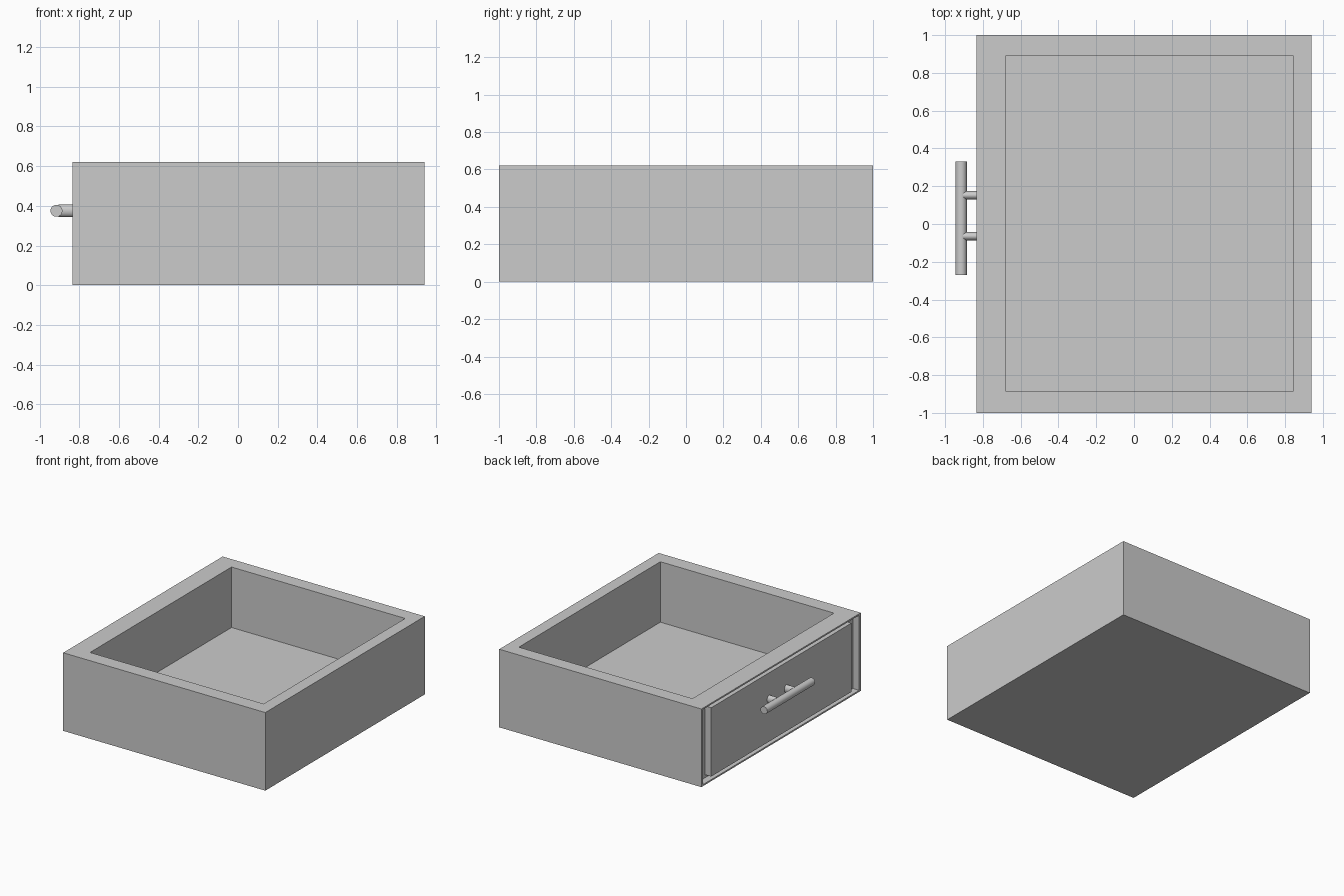
import bpy
from math import pi

if "Cube" in bpy.data.objects:
    bpy.data.objects.remove(bpy.data.objects["Cube"])


def box(name, lo, hi):
    size = [b - a for a, b in zip(lo, hi)]
    bpy.ops.mesh.primitive_cube_add(size=1, location=[(a + b) / 2 for a, b in zip(lo, hi)])
    ob = bpy.context.object
    ob.name = name
    ob.scale = size
    bpy.ops.object.transform_apply(location=False, rotation=False, scale=True)
    return ob


def cut(target, cutter):
    mod = target.modifiers.new("cut", 'BOOLEAN')
    mod.operation = 'DIFFERENCE'
    mod.solver = 'EXACT'
    mod.object = cutter
    bpy.context.view_layer.objects.active = target
    bpy.ops.object.modifier_apply(modifier=mod.name)
    bpy.data.objects.remove(cutter)


def rod(name, radius, length, loc, rot, scale=(1, 1, 1)):
    bpy.ops.mesh.primitive_cylinder_add(vertices=32, radius=radius, depth=length,
                                        location=loc, rotation=rot)
    ob = bpy.context.object
    ob.name = name
    ob.scale = scale
    bpy.ops.object.shade_smooth_by_angle()
    return ob


# Drawer box with open tray and a shallow recess on the handle side
FRONT, BACK, TOP = -0.835, 0.94, 0.62
body = box("drawer_box", (FRONT, -1, 0), (BACK, 1, TOP))
cut(body, box("tray_cutter", (-0.68, -0.885, 0.14), (0.845, 0.89, 0.8)))
cut(body, box("recess_cutter", (-0.95, -0.98, 0.012), (FRONT + 0.055, 0.98, TOP - 0.012)))

# Raised panel filling the recess, leaving a groove around it
box("front_panel", (FRONT, -0.882, 0.037), (FRONT + 0.06, 0.877, TOP - 0.037))

# Bar handle on two posts
rod("handle_bar", 0.03, 0.60, (-0.915, 0.03, 0.375), (pi / 2, 0, 0))
for i, y in enumerate((-0.065, 0.152)):
    rod(f"handle_post_{i + 1}", 0.031, 0.09, (-0.86, y, 0.375), (0, pi / 2, 0), (1, 0.75, 1))
